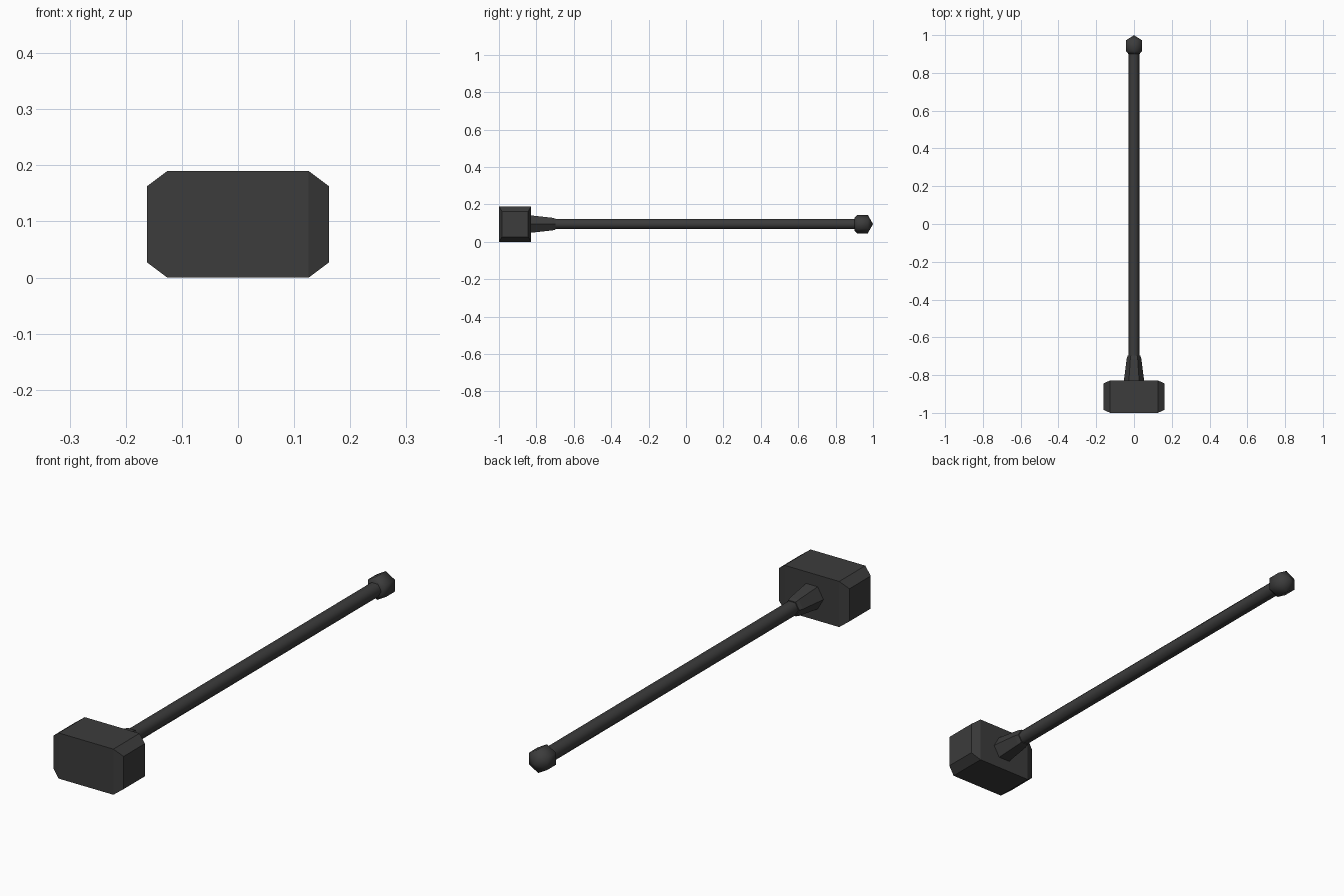
import bpy, bmesh
from math import cos, sin, pi, radians

cube = bpy.data.objects.get("Cube")
if cube:
    bpy.data.objects.remove(cube)

MID = 0.095  # height of the long axis

iron = bpy.data.materials.new("dark iron")
iron.diffuse_color = (0.045, 0.045, 0.045, 1)
iron.use_nodes = True
iron.node_tree.nodes["Principled BSDF"].inputs["Base Color"].default_value = iron.diffuse_color


def finish(name, bm, smooth=None):
    bmesh.ops.recalc_face_normals(bm, faces=bm.faces)
    mesh = bpy.data.meshes.new(name)
    bm.to_mesh(mesh)
    bm.free()
    obj = bpy.data.objects.new(name, mesh)
    bpy.context.collection.objects.link(obj)
    mesh.materials.append(iron)
    if smooth:
        bpy.ops.object.select_all(action='DESELECT')
        obj.select_set(True)
        bpy.context.view_layer.objects.active = obj
        bpy.ops.object.shade_smooth_by_angle(angle=radians(smooth))


def loft(bm, rings):
    """Skin a list of equal-length point rings and cap both ends."""
    loops = [[bm.verts.new(p) for p in ring] for ring in rings]
    for a, b in zip(loops, loops[1:]):
        for i in range(len(a)):
            j = (i + 1) % len(a)
            bm.faces.new((a[i], a[j], b[j], b[i]))
    bm.faces.new(loops[0])
    bm.faces.new(loops[-1])


def turned(name, profile, turn=0.0, smooth=None):
    """Six-sided turned part along y from (y, radius) pairs."""
    bm = bmesh.new()
    angles = [turn + i * pi / 3 for i in range(6)]
    loft(bm, [[(r * cos(a), y, MID + r * sin(a)) for a in angles] for y, r in profile])
    bmesh.ops.remove_doubles(bm, verts=bm.verts, dist=0.0005)
    finish(name, bm, smooth)


# Hammer head: block with tapered striking ends
head = bmesh.new()
sections = [(-0.162, 0.07, 0.068), (-0.126, 0.086, 0.095),
            (0.126, 0.086, 0.095), (0.162, 0.07, 0.068)]
loft(head, [[(x, -0.914 + sy * hy, MID + sz * hz)
             for sy, sz in ((-1, -1), (1, -1), (1, 1), (-1, 1))]
            for x, hy, hz in sections])
finish("hammer_head", head)

# Tapered collar, shaft and end knob
turned("collar", [(-0.84, 0.055), (-0.715, 0.039), (-0.697, 0.034), (-0.697, 0.028)])
turned("shaft", [(-0.75, 0.03), (0.93, 0.03)], smooth=65)
turned("end_knob", [(0.9, 0.034), (0.915, 0.049), (0.972, 0.049), (1.0, 0.0001)],
       turn=pi / 6, smooth=65)
